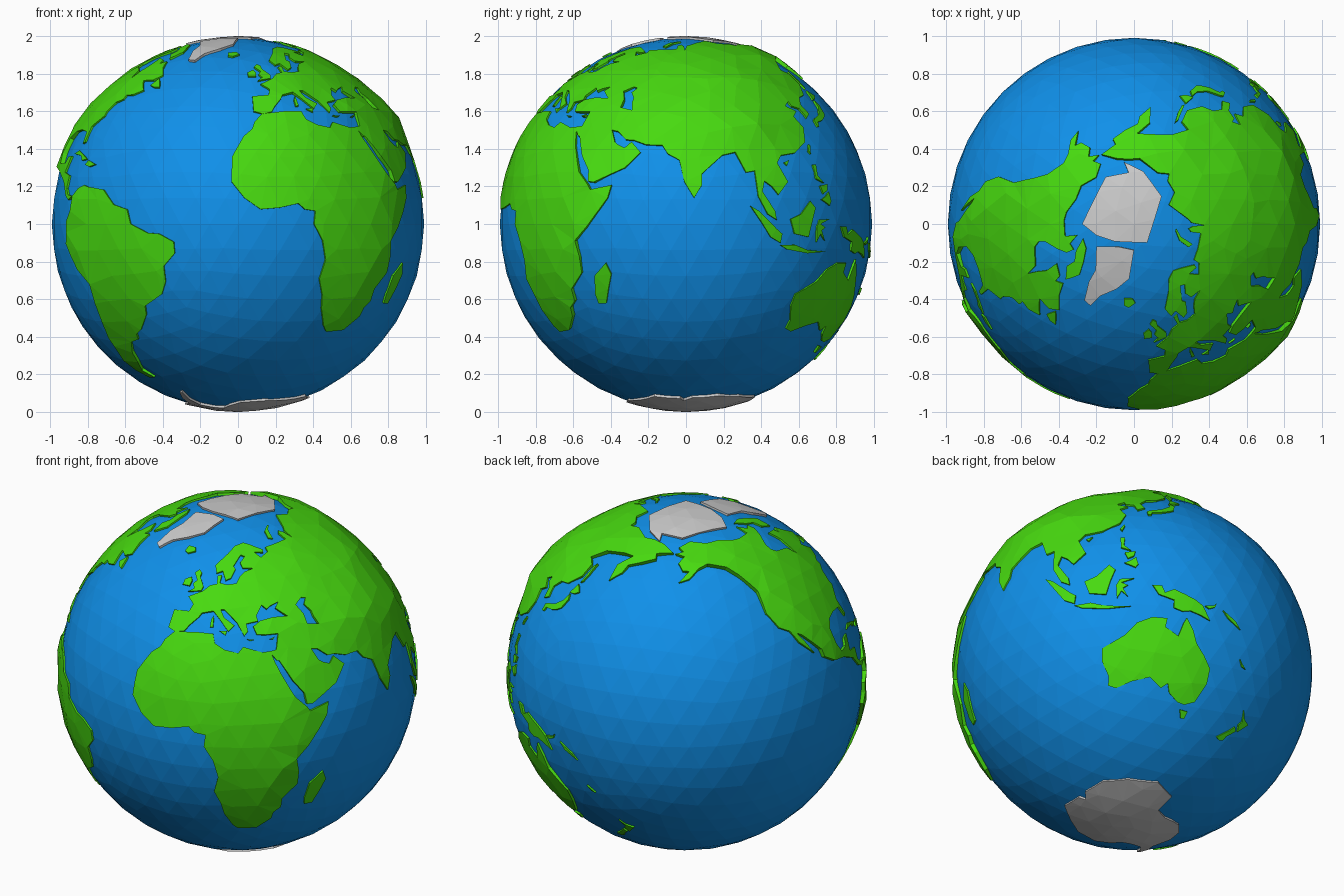
import bpy, bmesh
from math import sin, cos, radians, exp, ceil, pi
from mathutils import Vector
from mathutils.geometry import delaunay_2d_cdt

SEA = 0.99
FRONT_LON = -15          # longitude that faces -y


def material(name, rgb):
    m = bpy.data.materials.new(name)
    m.diffuse_color = (*rgb, 1)
    return m


GREEN = material("land_green", (0.064, 0.70, 0.005))
BLUE = material("ocean_blue", (0.005, 0.28, 0.82))


def direction(lon, lat):
    a, b = radians(lon - FRONT_LON), radians(lat)
    return Vector((cos(b) * sin(a), -cos(b) * cos(a), sin(b)))


def pairs(flat):
    return [direction(flat[i], flat[i + 1]) for i in range(0, len(flat), 2)]


def arc(a, b, step):
    n = max(1, ceil(a.angle(b) / step))
    return [a.slerp(b, i / n) for i in range(n)]


# Ocean
bpy.ops.mesh.primitive_ico_sphere_add(subdivisions=4, radius=SEA, location=(0, 0, 1))
ocean = bpy.context.object
ocean.name = "ocean"
ocean.data.materials.append(BLUE)
GRID = [v.co.normalized() for v in ocean.data.vertices]

# Mountain ridges: height, width, path
RIDGES = []
for h, w, path in [
    (.032, .13, [72, 36, 86, 33, 100, 33]),                    # high plateau
    (.018, .12, [75, 40, 95, 49, 110, 52]),
    (.012, .10, [35, 39, 46, 37, 60, 33]),
    (.020, .14, [130, 62, 150, 64, 170, 66]),
    (.020, .12, [-148, 63, -130, 58, -115, 45, -107, 35, -100, 20]),
    (.018, .08, [-76, 5, -78, -5, -69, -18, -70, -32, -72, -46]),
    (.018, .12, [39, 12, 36, -3, 31, -14, 29, -30]),
    (.012, .07, [40, 22, 45, 14]),
    (.010, .06, [7, 46, 14, 47]),
    (.008, .08, [150, -34, 146, -20]),
]:
    p = pairs(path)
    RIDGES.append((h, w, [q for a, b in zip(p, p[1:]) for q in arc(a, b, .05)] + [p[-1]]))


def height(v):
    return max(h * exp(-(min((v - q).length for q in pts) / w) ** 2) for h, w, pts in RIDGES)


def land(name, flat, mat=GREEN, base=.007):
    """Raised plate on the globe, from a longitude/latitude outline."""
    corners = pairs(flat)
    rim = [q for a, b in zip(corners, corners[1:] + corners[:1]) for q in arc(a, b, .13)]
    c = sum(corners, Vector()).normalized()
    u = c.orthogonal().normalized()
    w = c.cross(u)

    def flatten(v):
        return Vector((v.dot(u), v.dot(w))).normalized() * v.angle(c, 0)

    def unflatten(p):
        d = p.length
        if d < 1e-9:
            return c.copy()
        return c * cos(d) + (u * p.x + w * p.y) * (sin(d) / d)

    reach = max(v.angle(c) for v in rim)
    inner = [g for g in GRID if g.angle(c, 0) < reach and min((g - r).length for r in rim) > .05]
    n = len(rim)
    res = delaunay_2d_cdt([flatten(v) for v in rim + inner],
                          [(i, (i + 1) % n) for i in range(n)], [], 1, 1e-6)
    bm = bmesh.new()
    for p in res[0]:
        v = unflatten(p)
        bm.verts.new(v * (SEA + base + (height(v) if mat else 0)))
    bm.verts.ensure_lookup_table()
    for f in res[2]:
        bm.faces.new([bm.verts[i] for i in f])
    bmesh.ops.delete(bm, geom=[v for v in bm.verts if not v.link_faces], context='VERTS')
    bm.normal_update()
    for f in bm.faces:
        if f.normal.dot(f.calc_center_median()) < 0:
            f.normal_flip()
    # coast wall down into the sea
    top = list(bm.faces)
    ext = bmesh.ops.extrude_edge_only(bm, edges=[e for e in bm.edges if e.is_boundary])
    for v in ext["geom"]:
        if isinstance(v, bmesh.types.BMVert):
            v.co = v.co.normalized() * (SEA - .02)
    bmesh.ops.recalc_face_normals(bm, faces=bm.faces)
    bm.normal_update()
    if sum(f.normal.dot(f.calc_center_median()) for f in top) < 0:
        bmesh.ops.reverse_faces(bm, faces=bm.faces)
    me = bpy.data.meshes.new(name)
    bm.to_mesh(me)
    bm.free()
    ob = bpy.data.objects.new(name, me)
    ob.location.z = 1
    bpy.context.collection.objects.link(ob)
    if mat:
        me.materials.append(mat)


# Continents
land("africa", [-6, 36, 3, 37, 10, 37, 11, 34, 15, 32, 20, 31, 22, 33, 29, 31, 32.3, 31.2, 32.6, 30, 33.5, 27.5,
    35, 24, 37, 20, 39, 16, 43, 12, 44, 10.5, 51, 12, 50, 8, 47, 4, 43, -1, 39, -5, 40, -10, 40, -15, 35, -20, 35, -24,
    32.5, -26, 32, -29, 27, -34, 20, -35, 18, -33, 15, -27, 14, -22, 12, -17, 13.5, -11, 12, -5, 9, 0, 9.5, 4, 6, 4.5,
    4, 6.3, -2, 5, -8, 4.5, -13, 8, -17, 13, -17, 21, -13, 28, -10, 30.5, -9, 33])
land("europe", [-5.5, 36, -9, 37, -9, 43, -2, 43.5, -1, 46, -4.5, 48.3, 2, 51, 5, 53.3, 8.5, 54, 8, 57, 10.5, 57.5,
    10, 54.5, 14, 54, 19, 54.5, 21, 57, 24, 58.9, 30, 60, 23, 60.3, 21.5, 62.5, 25, 65, 22, 65.7, 17, 61, 18.5, 60,
    16, 56.5, 13, 55.5, 10.5, 59, 7, 58, 5, 61, 12, 66, 17, 69.5, 25, 71, 31, 70, 41, 67, 40, 66, 33, 66.6, 37, 64,
    40, 65, 44, 66, 44, 68, 54, 68.5, 67, 68.8, 60, 60, 58, 51, 51, 47, 47, 45, 49, 41.5, 41.5, 41.7, 37, 45, 39, 47,
    35, 46, 33, 45, 31, 46.5, 28, 43, 28.5, 41.2, 23.5, 40.5, 24, 38, 22.5, 36.5, 19.5, 41, 14, 45, 12.3, 45,
    14, 42.5, 18.5, 40, 16, 38, 12, 42, 9, 44.4, 4, 43.4, 3, 42, -.3, 39, -2, 36.8])
land("middle_east", [29.3, 41.2, 35, 42, 41.5, 41.7, 49, 41.5, 49, 38, 54, 37, 61.5, 25, 57, 26.5, 54, 26.7, 50.5, 29.5,
    48, 30, 50, 26, 51.5, 25, 54, 24, 56.2, 26, 59.8, 22.5, 55, 17.5, 45, 12.8, 43, 13, 42.5, 16.5, 39, 21, 35, 28,
    34.3, 28, 32.6, 30, 32.3, 31.2, 34.5, 31.5, 36, 36.5, 31, 36.5, 27.5, 36.8, 26.3, 39.5])
land("north_asia", [58, 51, 60, 60, 67, 68.8, 67, 72, 70, 73, 73, 71.5, 74, 68, 76, 72, 80, 73, 87, 75, 104, 77.7,
    113, 74, 127, 73, 130, 71, 140, 72.5, 160, 69.7, 170, 70, 180, 69, 190, 66, 178, 64.5, 179, 62.5, 170, 60, 163, 58,
    162, 55, 157, 51, 156, 57, 163, 61.5, 156, 61.5, 142, 59.3, 135, 54.7, 140, 53, 140, 48, 135, 43.5, 110, 49, 85, 50])
land("south_asia", [54, 37, 53, 40, 53, 42, 51, 44.5, 53, 46.5, 51, 47, 58, 51, 85, 50, 110, 49, 135, 43.5, 130, 42.5,
    127.5, 39.5, 129.3, 36, 126.5, 34.5, 125, 38, 121.5, 39, 121, 40.8, 118, 39, 122.5, 37, 119.5, 35, 122, 31, 120, 26,
    114, 22.3, 108, 21.5, 106, 19, 109, 13, 105, 9, 103, 11.5, 100.5, 13.3, 99.5, 10, 103.5, 4, 104, 1.3, 101, 3,
    98, 8.5, 97.5, 16.5, 94.5, 16, 91.5, 22.5, 87, 21.5, 80, 15.5, 80, 12, 77.5, 8, 74.5, 13, 72.8, 20, 69, 22,
    67, 24.8, 61.5, 25])
land("north_america", [-168, 65.7, -162, 66.5, -166, 68.5, -156, 71.3, -141, 69.7, -128, 70.3, -115, 68.5, -108, 68,
    -95, 68, -94, 72, -88, 69, -82, 69.5, -82, 67, -87, 64.5, -94, 61, -94.5, 58.7, -92, 57, -82, 55, -80, 51.3,
    -79, 54.5, -77, 58, -78, 62.3, -70, 61, -69, 58.8, -65, 60.3, -61.5, 56.5, -56, 52.5, -60, 50.2, -66.5, 50,
    -65, 48.5, -61, 45.5, -66, 43.6, -70, 43.5, -70, 41.7, -74, 40.5, -76, 37, -75.7, 35.2, -81, 31.5, -80.2, 26,
    -81.5, 25.5, -83, 29.5, -89, 30.2, -94, 29.5, -97.3, 27, -106, 31.5, -114.5, 32, -117, 32.5, -121, 34.7,
    -124.3, 40.3, -124, 48, -130, 55, -135, 58.5, -146, 60.8, -152, 59.5, -158, 56, -164, 54.7, -158, 58.7, -162, 59,
    -165, 62, -161, 64.5])
land("central_america", [-117, 32.5, -114.5, 32, -106, 31.5, -97.3, 27, -97.5, 22, -95.5, 18.5, -91, 18.7, -90, 21,
    -87, 21.3, -88.5, 16, -83.5, 15, -83.5, 11, -81.5, 9, -77.5, 8.5, -80.5, 7.4, -83.5, 8.7, -87.5, 13, -94.5, 16.2,
    -101, 17.5, -105.5, 20.3, -106, 23, -112.5, 30, -114.2, 31, -109.5, 23, -114.5, 28])
land("south_america", [-77.5, 8.5, -75, 11, -72, 12, -70, 11.5, -62, 10.6, -57, 6, -51.5, 4.5, -50, 0, -44, -2.7,
    -40, -3, -35.2, -5.5, -35, -9, -39, -13, -39, -18, -41, -22, -48.5, -26, -49, -29, -54, -34.5, -57, -36, -57.5, -38,
    -62, -39, -65, -43, -66, -47, -69, -51, -65.5, -54.8, -70, -55, -74.5, -51, -75, -46, -73, -40, -73.5, -37,
    -71.5, -31, -70.3, -18.5, -76, -14, -81, -6, -80, -2.5, -80, 1, -77.3, 4])
land("australia", [114, -22, 122, -18, 126, -14, 131, -12, 136, -12, 135.5, -15, 140, -17.5, 141.5, -13, 142.5, -11,
    145, -15, 146.5, -19, 150, -22.5, 153, -26, 153, -31, 150, -37.5, 146, -39, 143, -38.6, 139, -36, 138, -33,
    135.5, -34.7, 131, -31.5, 124, -33, 118, -35, 115, -34, 115.5, -31, 113.5, -26])

# Ice
land("south_ice", [-57, -63.5, -61, -69, -62, -74, -50, -77.5, -35, -78, -25, -75, -12, -71.5, 10, -70, 30, -69.5,
    50, -66.5, 70, -68, 73, -70, 80, -67.5, 100, -66, 120, -66.5, 145, -67, 165, -71, 165, -78, 190, -79, 205, -77.5,
    220, -75.5, 240, -74, 260, -73.5, 285, -72.5, 293, -68, 300, -64], None, .010)
land("north_ice", [-105, 74, -164, 73, 171, 74, 174, 70.5, 155, 73.5, 120, 78, 20, 83, -63, 82, -88, 78], None, .010)
land("greenland_ice", [-43, 60.5, -40, 65, -30, 69, -20, 73, -15, 82, -50, 81.5, -74, 76.5, -55, 71.5, -53, 67, -48, 61],
     None, .010)

# Islands
land("madagascar", [49, -12, 50.5, -15.5, 47, -25, 44, -25, 43.5, -22, 44.5, -16])
land("britain", [-5.5, 50, 1, 51, 1.5, 52.7, -2, 56, -2, 57.6, -4, 58.5, -6, 57, -3, 54.5, -4.5, 53, -3, 51.5])
land("ireland", [-6, 52, -10, 52, -10, 54, -7, 55.3, -5.7, 54])
land("iceland", [-22, 64, -18.5, 63.4, -14, 65, -16, 66.4, -22.5, 66.3])
land("sardinia", [8.4, 39, 9.7, 39.2, 9.5, 43, 8.5, 41.5])
land("sicily", [12.5, 38, 15.5, 38.2, 15, 36.7])
land("crete", [23.5, 35.5, 26.3, 35.2, 24.8, 34.9])
land("cyprus", [32.4, 35, 34.5, 35.6, 33.8, 34.9])
land("sumatra", [95.3, 5.5, 98, 4, 104, -1.5, 106, -3, 105.5, -5.8, 102, -4, 98.5, 1])
land("java", [105.5, -6.5, 111, -6.4, 116, -8, 124, -8.5, 116, -9, 108, -7.8])
land("borneo", [109, 1.5, 113, 3, 117, 7, 119, 5, 117.5, 1, 116, -4, 110.5, -3])
land("sulawesi", [119.5, -5.5, 119.3, -1, 120.5, 1.3, 125, 1.5, 121, 0, 123, -1, 121.5, -2, 123, -5, 121, -3])
land("luzon", [120.5, 18.5, 122, 18.5, 121.7, 15, 124, 12.7, 120.7, 14])
land("visayas", [122, 11.8, 125.5, 12.3, 125, 10.3, 123, 9.3])
land("mindanao", [122, 7.5, 124, 8.5, 125.7, 9.8, 126.4, 7, 125.5, 5.7, 124, 6.5])
land("new_guinea", [131, -.8, 134, -.8, 135, -3.2, 138, -1.7, 145, -4.3, 147.8, -6, 150.5, -10.5, 147, -9.3,
    143.5, -8.5, 141, -9.1, 138, -8.2, 138, -5.5, 133, -4])
land("new_britain", [148.5, -5.8, 151.5, -5, 152.5, -4, 152, -5.5, 150, -6.5])
land("solomon_islands", [155, -5.8, 160, -8.3, 162, -10.5, 157, -8])
land("new_caledonia", [164, -20, 167, -22.3, 165.5, -22])
land("new_zealand_north", [173, -34.5, 175.5, -37, 178.5, -37.8, 177, -39.5, 175.2, -41.5, 173.8, -39.2, 174.8, -38])
land("new_zealand_south", [172.7, -40.5, 174.2, -41.7, 171, -44.5, 170.5, -46, 168.5, -46.6, 166.5, -46, 171, -42.3])
land("tasmania", [144.7, -40.8, 148.3, -41, 147.5, -43.5, 146, -43.5])
land("japan_main", [131, 34.2, 136, 35.8, 139.5, 38.5, 140.5, 41.3, 142, 39.5, 140.8, 36, 139, 34.8, 135.8, 33.6,
    132, 33, 131.5, 31.5, 130.3, 31.3, 130, 33.5])
land("japan_north", [140, 41.6, 141.7, 45.4, 145.3, 43.3, 143, 42])
land("sakhalin", [142, 46.2, 142, 53, 143, 54.2, 143.5, 50, 143, 47])
land("taiwan", [120.2, 23, 121.5, 25.2, 121.9, 24.8, 120.9, 22])
land("hainan", [108.7, 19.2, 110.8, 20, 109.6, 18.2])
land("cuba", [-85, 22, -82, 23.1, -77, 21.5, -74.2, 20.2, -77.5, 19.9, -79, 21.4])
land("hispaniola", [-74.4, 18.4, -73, 19.9, -68.5, 18.6, -71.5, 17.8])
land("newfoundland", [-59, 47.8, -57, 51, -55.5, 50, -53, 47, -56, 46.9])
land("baffin", [-62, 66.5, -68, 70.2, -78, 73.3, -89, 73.5, -80, 70, -73, 68, -73, 65, -66, 62, -64.5, 63.5])
land("novaya_zemlya", [52, 71.5, 56, 70.7, 60, 75, 68.5, 76.8, 66, 77, 55, 75])
